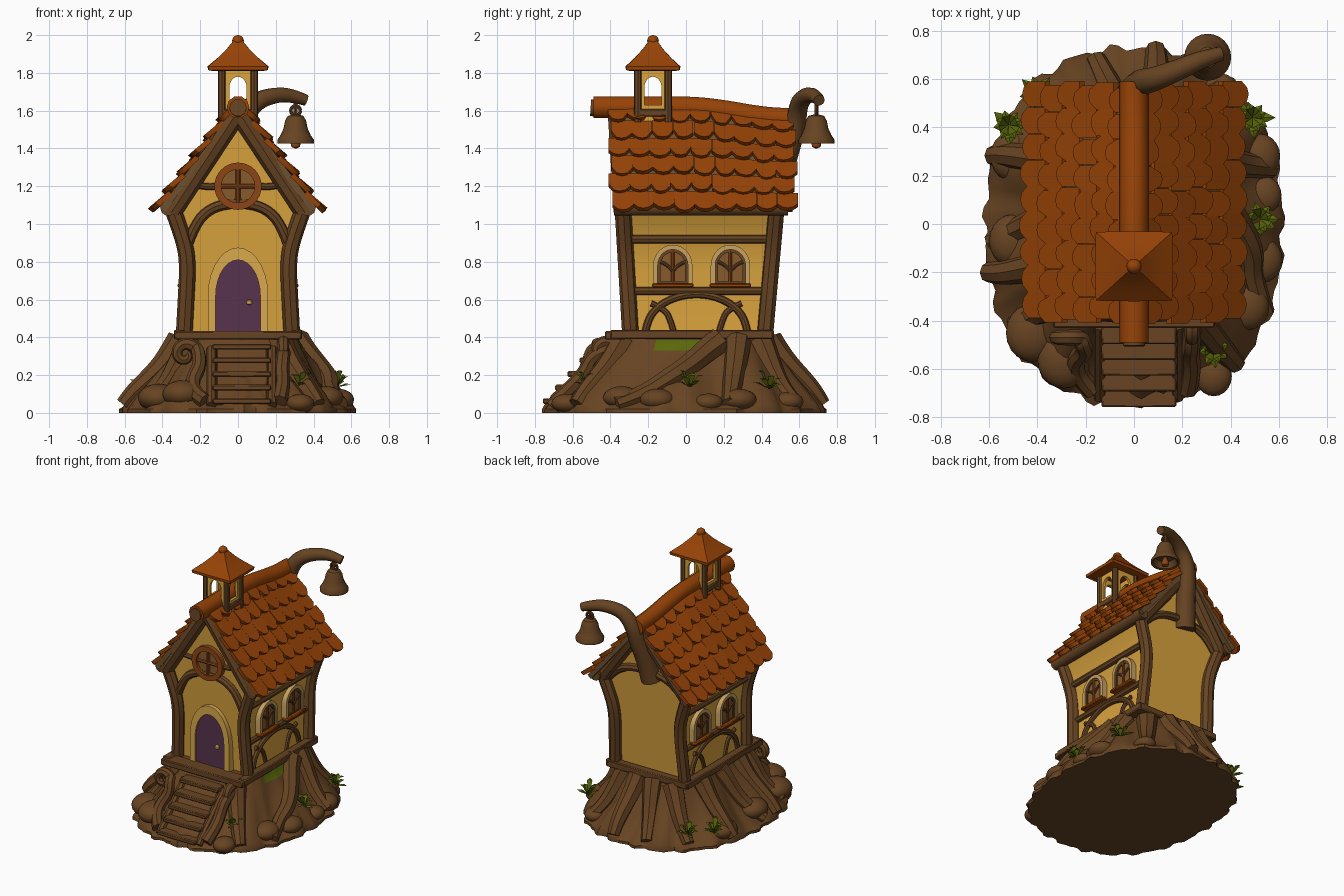
import bpy, bmesh, math, random
from mathutils import Vector

if "Cube" in bpy.data.objects:
    bpy.data.objects.remove(bpy.data.objects["Cube"])
random.seed(4)
pi, sin, cos = math.pi, math.sin, math.cos


def mat(name, r, g, b):
    m = bpy.data.materials.new(name)
    m.diffuse_color = (r, g, b, 1)
    m.use_nodes = True
    m.node_tree.nodes["Principled BSDF"].inputs["Base Color"].default_value = m.diffuse_color
    return m


WOOD = mat("brown wood", .135, .057, .016)
ROOF = mat("orange shingle", .31, .056, .002)
UNDER = mat("grey roof underlay", .15, .08, .03)
PLASTER = mat("yellow plaster", .70, .37, .048)
TRIM = mat("pale trim", .58, .36, .12)
DOORTRIM = mat("golden trim", .70, .40, .075)
DOOR = mat("purple door", .095, .033, .075)
LEAF = mat("leaf green", .10, .135, .003)
FRAME = mat("window wood", .26, .06, .008)
PANE = mat("amber pane", .24, .10, .025)


def add(name, bm, *mats):
    bmesh.ops.recalc_face_normals(bm, faces=bm.faces)
    me = bpy.data.meshes.new(name)
    bm.to_mesh(me)
    bm.free()
    for m in mats:
        me.materials.append(m)
    ob = bpy.data.objects.new(name, me)
    bpy.context.collection.objects.link(ob)
    return ob


def loft(name, rings, *mats):
    bm = bmesh.new()
    rows = [[bm.verts.new(p) for p in r] for r in rings]
    n = len(rows[0])
    for a, b in zip(rows, rows[1:]):
        for i in range(n):
            bm.faces.new((a[i], a[(i + 1) % n], b[(i + 1) % n], b[i]))
    bm.faces.new(rows[0])
    bm.faces.new(rows[-1])
    return add(name, bm, *mats)


def lathe(name, x, y, prof, m, n=24):
    return loft(name, [[(x + r * cos(2 * pi * i / n), y + r * sin(2 * pi * i / n), z) for i in range(n)]
                       for r, z in prof], m)


def curve(name, m, dims):
    cu = bpy.data.curves.new(name, 'CURVE')
    cu.dimensions = dims
    cu.materials.append(m)
    ob = bpy.data.objects.new(name, cu)
    bpy.context.collection.objects.link(ob)
    return ob, cu


def tube(name, pts, r, m, res=2):
    ob, cu = curve(name, m, '3D')
    cu.bevel_depth, cu.bevel_resolution, cu.use_fill_caps = 1, res, True
    sp = cu.splines.new('NURBS')
    sp.points.add(len(pts) - 1)
    for i, p in enumerate(pts):
        sp.points[i].co = (*p, 1)
        sp.points[i].radius = r[0] + (r[1] - r[0]) * i / (len(pts) - 1) if isinstance(r, tuple) else r
    sp.order_u = min(3, len(pts))
    sp.use_endpoint_u, sp.resolution_u = True, 4


def plate(name, loops, depth, m, loc, turn=0):
    # upright plate; its outline is drawn in width and height
    ob, cu = curve(name, m, '2D')
    cu.fill_mode, cu.extrude = 'BOTH', depth / 2
    for lp in loops:
        sp = cu.splines.new('POLY')
        sp.points.add(len(lp) - 1)
        for q, p in zip(sp.points, lp):
            q.co = (p[0], p[1], 0, 1)
        sp.use_cyclic_u = True
    ob.location, ob.rotation_euler = loc, (pi / 2, 0, turn)


def arch(w, z0, spring, top):
    return [(-w, z0), (w, z0)] + [(w * cos(pi * i / 14), spring + (top - spring) * sin(pi * i / 14)) for i in range(15)]


def box(name, c, s, m, rx=0):
    bm = bmesh.new()
    bmesh.ops.create_cube(bm, size=1)
    bmesh.ops.scale(bm, vec=s, verts=bm.verts)
    ob = add(name, bm, m)
    ob.location, ob.rotation_euler = c, (rx, 0, 0)
    bv = ob.modifiers.new("soft edges", 'BEVEL')
    bv.width, bv.segments = .006, 1


# Flared stump with root ridges
def stump(a, f, z):
    c, s = cos(a), sin(a)
    k = min((abs(c) ** 4 + abs(s) ** 4) ** -.25, 1.12)
    tx, ty = .31 * k * c, .41 * k * s + .03
    g = f * (1 + .22 * sin(pi * min(f, 1)) * cos(9 * a + .6))
    rim = (1 + .016 * sin(23 * a) + .012 * sin(37 * a + 1)) * (abs(c) ** 2.3 + abs(s) ** 2.3) ** (-1 / 2.3)
    bx, by = .615 * c * rim, .74 * s * rim - .01
    return Vector((tx + (bx - tx) * g, ty + (by - ty) * g, z))


LEVELS = [(1, 0), (1, .02), (.9, .05), (.76, .095), (.54, .165), (.33, .25), (.14, .33), (.04, .385), (0, .42)]
base = loft("stump", [[stump(2 * pi * i / 120, f, z) for i in range(120)] for f, z in LEVELS], WOOD, LEAF)
for p in base.data.polygons:  # moss patch
    if p.center.x > .2 and .34 < p.center.z < .39 and -.17 < p.center.y < .24:
        p.material_index = 1
for d0, d1 in ((20, -32), (32, 18), (52, 52), (76, 82), (98, 106), (122, 132), (150, 158), (176, 186), (205, 194),
               (226, 214), (-52, -48)):
    a0, a1 = math.radians(d0), math.radians(d1)
    tube("root", [stump(a0 + (a1 - a0) * f ** .8, f, z) for f, z in
                  ((0, .38), (.12, .33), (.3, .25), (.52, .17), (.74, .1), (.93, .045))], (.075, .042), WOOD)

# Boulders around the rim
for x, y, z, r in ((-.50, -.07, .1, .1), (-.42, -.45, .08, .11), (-.29, -.56, .1, .11), (.52, .28, .07, .085),
                   (.53, -.15, .07, .085), (.33, -.63, .05, .075), (-.5, .28, .08, .095), (.47, -.34, .08, .09),
                   (.36, .54, .06, .075), (.54, .12, .055, .07)):
    bm = bmesh.new()
    bmesh.ops.create_icosphere(bm, subdivisions=3, radius=r)
    bmesh.ops.scale(bm, vec=(1, 1.1, .68), verts=bm.verts)
    add("boulder", bm, WOOD).location = (x, y, z)

# Leafy plants
for x, y, z in ((.33, -.52, .13), (.52, .02, .135), (.49, .44, .125), (-.40, .54, .1), (-.52, .41, .1)):
    bm = bmesh.new()
    for i in range(11):
        a = i * 2.4
        L = .095 * random.uniform(.8, 1.1)
        up = .3 + .13 * i
        o, w = Vector((cos(a), sin(a), 0)) / (1 + .06 * i), Vector((-sin(a), cos(a), 0)) * .019
        m1, tip = o * L * .6 + Vector((0, 0, L * .55 * up)), o * L + Vector((0, 0, L * .6 * up))
        v = [bm.verts.new(q) for q in ((0, 0, 0), m1 + w, tip, m1 - w, m1 + Vector((0, 0, .008)))]
        for j in range(4):
            bm.faces.new((v[j], v[(j + 1) % 4], v[4]))
    add("plant", bm, LEAF).location = (x, y, z)

# Stairs
box("stair_ramp", (.02, -.545, .195), (.27, .43, .05), WOOD, math.radians(47))
for i in range(5):
    box("stair_tread", (.02, -.455 - .065 * i, .35 - .072 * i), (.31, .085, .03), WOOD)
for x in (-.14, .18):
    tube("stair_stringer", [(x, -.42, .34), (x, -.58, .18), (x, -.72, .04)], .026, WOOD)


# Curled roots beside the stairs
def spiral():
    return [((.012 + .0045 * i) * cos(.55 * i + 2.4), (.012 + .0045 * i) * sin(.55 * i + 2.4)) for i in range(13)]


left = [(-.28 - h, -.47, .31 + v) for h, v in spiral()]
left += [(-.21, -.5, .33), (-.2, -.52, .25), (-.25, -.57, .16), (-.22, -.64, .09), (-.17, -.69, .06)]
tube("left_curled_root", left, (.018, .042), WOOD)
right = [(.24, -.43 - h, .32 + v) for h, v in spiral()]
right += [(.24, -.5, .3), (.23, -.53, .22), (.24, -.6, .14), (.22, -.69, .06)]
tube("right_curled_root", right, (.018, .042), WOOD)

# Floor and sill beams
box("floor", (0, .02, .41), (.6, .86, .03), WOOD)
box("porch_beam", (0, -.375, .41), (.67, .11, .045), WOOD)
for s in (-1, 1):
    box("side_sill", (s * .31, .03, .415), (.06, .86, .05), WOOD)
box("back_sill", (0, .435, .415), (.66, .06, .05), WOOD)


# House walls leaning outward at front and back
def yf(z): return -.28 - .06 * (z - .43)
def yb(z): return .40 + .09 * (z - .43)


half = [(.27, .42), (.26, .75), (.275, .88), (.31, 1.0), (.35, 1.08)]
prof = half + [(0, 1.55)] + [(-x, z) for x, z in reversed(half)]
loft("walls", [[(x, fn(z), z) for x, z in prof] for fn in (yf, yb)], PLASTER)

# Timber frame; the front has a round-window brace, the back a higher tie
for fn, o, top in ((yf, -.015, 1.59), (yb, .02, 1.525)):
    for s in (-1, 1):
        tube("corner_post", [(s * x, fn(z) + o, z) for x, z in
                             ((.285, .42), (.275, .6), (.265, .8), (.29, .93), (.35, 1.09))], .044, WOOD)
        tube("gable_rafter", [(s * .35, fn(1.06) + o, 1.06), (0, fn(top) + o, top)], .05, WOOD)
for s in (-1, 1):
    tube("gable_brace", [(s * x, yf(z) - .008, z) for x, z in ((.25, 1.22), (.18, 1.19), (.11, 1.2))], .018, WOOD)
for name, fn, o, path in (("arched_brace", yf, -.01, ((.27, .88), (.23, 1.0), (.14, 1.09), (0, 1.115))),
                          ("back_tie", yb, .01, ((.31, 1.06), (.24, 1.14), (.13, 1.19), (0, 1.2)))):
    full = [(-x, z) for x, z in path] + [(x, z) for x, z in reversed(path[:-1])]
    tube(name, [(x, fn(z) + o, z) for x, z in full], .028, WOOD)
for s in (-1, 1):
    tube("eave_log", [(s * .37, -.38, 1.085), (s * .37, .54, 1.085)], .042, WOOD, 3)
    for x, z, r in ((.285, .92, .024), (.268, .645, .022)):
        tube("side_rail", [(s * x, yf(z), z), (s * x, yb(z), z)], r, WOOD)
    tube("side_arch", [(s * .27, .055 + .27 * cos(pi * i / 10), .43 + .2 * sin(pi * i / 10)) for i in range(11)], .02, WOOD)
    for e in (-1, 1):
        tube("side_strut", [(s * .27, .055 + e * q, z) for q, z in ((.24, .58), (.17, .55), (.14, .5), (.12, .43))], .016, WOOD)
    # Side windows
    for y in (-.07, .235):
        t = s * pi / 2
        plate("window_frame", [arch(.104, .67, .78, .89), arch(.08, .685, .78, .865)], .04, TRIM, (s * .285, y, 0), t)
        plate("window_pane", [arch(.085, .68, .78, .87)], .03, PANE, (s * .273, y, 0), t)
        plate("window_lining", [arch(.084, .68, .78, .87), arch(.065, .695, .78, .85)], .03, WOOD, (s * .282, y, 0), t)
        tube("window_bar", [(s * .292, y, .68), (s * .292, y, .86)], .009, FRAME)
        for e in (-1, 1):
            tube("window_bar", [(s * .292, y, .75), (s * .292, y + e * .03, .79), (s * .292, y + e * .07, .8)], .009, WOOD)
        box("window_sill", (s * .295, y, .675), (.05, .22, .022), ROOF)

# Door
plate("door_frame", [arch(.16, .42, .62, .875), arch(.118, .41, .62, .81)], .07, DOORTRIM, (0, -.3, 0))
plate("door", [arch(.122, .42, .62, .815)], .05, DOOR, (0, -.297, 0))
lathe("door_knob", .06, -.33, [(.004, .57), (.015, .577), (.015, .593), (.004, .6)], DOORTRIM, 10)


# Round gable window
def ring(r): return [(r * cos(i * pi / 16), 1.2 + r * sin(i * pi / 16)) for i in range(32)]


plate("round_window_ring", [ring(.125), ring(.088)], .05, FRAME, (0, -.34, 0))
plate("round_window_pane", [ring(.1)], .03, PANE, (0, -.33, 0))
tube("round_window_bar", [(0, -.347, 1.1), (0, -.347, 1.3)], .012, FRAME)
tube("round_window_bar", [(-.1, -.347, 1.2), (.1, -.347, 1.2)], .012, FRAME)

# Sagging roof
EAVE = .425


def ridge(y):
    k = min(max((y - .02) / .5, 0), 1)
    return 1.632 - .062 * k * k * (3 - 2 * k)


def roof(s, t, y, h=0):
    drop = ridge(y) - 1.07
    n = Vector((s * drop, 0, EAVE)).normalized()
    return Vector((s * EAVE * t, y, ridge(y) - drop * t)) + n * h


rings = []
for i in range(13):
    y = -.385 + .95 * i / 12
    rings.append([roof(-1, .97, y), Vector((0, y, ridge(y))), roof(1, .97, y), roof(1, .97, y, -.035),
                  Vector((0, y, ridge(y) - .05)), roof(-1, .97, y, -.035)])
loft("roof_deck", rings, UNDER)

# Shingles in overlapping rows, with the deck showing in the notches
ROWS, W = 6, .109
bm = bmesh.new()
for s in (-1, 1):
    for i in range(ROWS):
        for j in range(9):
            yc = -.36 + W * j + (i % 2) * .016 + .012 * i / ROWS
            L = random.uniform(1.06, 1.2)
            w = W * random.uniform(.47, .53)
            lift = random.uniform(.018, .03)
            nl, nr = random.uniform(.52, .76), random.uniform(.52, .76)
            if i == ROWS - 1:
                nl = nr = .72
            outline = [(-w, 0), (-w, nl), (-w * .5, .94), (0, 1), (w * .5, .94), (w, nr), (w, 0)]
            lo, hi = [], []
            for dy, k in outline:
                t = (i + L * k) / ROWS
                h = .004 + lift * k
                lo.append(bm.verts.new(roof(s, t, yc + dy, h - .014)))
                hi.append(bm.verts.new(roof(s, t, yc + dy, h + .014)))
            bm.faces.new(lo)
            bm.faces.new(hi)
            for a in range(7):
                b = (a + 1) % 7
                bm.faces.new((lo[a], lo[b], hi[b], hi[a]))
add("shingles", bm, ROOF)
tube("ridge_cap", [(0, y, ridge(y) - .014) for y in (-.49, -.3, -.1, .05, .2, .35, .48, .59)], .06, ROOF, 3)
tube("ridge_log", [(0, -.505, 1.615), (0, -.35, 1.605)], .046, WOOD, 3)

# Bell turret
TY = -.175
for k in range(4):
    a = k * pi / 2
    plate("turret_wall", [[(-.085, 1.54), (.085, 1.54), (.085, 1.83), (-.085, 1.83)], arch(.046, 1.63, 1.72, 1.78)],
          .02, PLASTER, (.078 * sin(a), TY - .078 * cos(a), 0), a)
    x, y = .085 * (1 if k in (0, 1) else -1), .08 * (1 if k in (1, 2) else -1)
    tube("turret_post", [(x, TY + y, 1.54), (x, TY + y, 1.83)], .021, WOOD)
box("turret_base", (0, TY, 1.59), (.2, .19, .04), WOOD)
sq = [(-1, -1), (0, -1.02), (1, -1), (1.02, 0), (1, 1), (0, 1.02), (-1, 1), (-1.02, 0)]
loft("turret_roof", [[(x * r, TY + y * r * .9, z) for x, y in sq] for r, z in
                     ((.13, 1.81), (.156, 1.815), (.158, 1.835), (.105, 1.88), (.06, 1.925), (.02, 1.975))], ROOF)
lathe("turret_finial", 0, TY, [(.03 * sin(pi * i / 8) + .001, 1.97 - .03 * cos(pi * i / 8)) for i in range(9)], ROOF, 12)

# Bell arm growing from the back gable
tube("bell_arm", [(-.05, .47, 1.14), (-.03, .5, 1.28), (0, .55, 1.42), (.02, .585, 1.55), (.09, .6, 1.65),
                  (.2, .645, 1.685), (.29, .685, 1.68), (.36, .705, 1.655)], (.075, .03), WOOD, 3)

# Bell
BX, BY = .305, .69
tube("bell_hanger", [(BX, BY, 1.68), (BX, BY, 1.56)], .011, WOOD)
tube("bell_loop", [(BX + .026 * cos(i * pi / 6), BY, 1.6 + .026 * sin(i * pi / 6)) for i in range(13)], .009, WOOD)
lathe("bell", BX, BY, [(.06, 1.47), (.082, 1.43), (.096, 1.425), (.097, 1.445), (.08, 1.47), (.064, 1.505),
                       (.056, 1.545), (.042, 1.572), (.012, 1.58)], WOOD)
lathe("bell_clapper", BX, BY, [(.004, 1.4), (.022, 1.408), (.026, 1.425), (.02, 1.445), (.006, 1.48)], FRAME, 12)

# Turn curves into meshes and soften shading
bpy.ops.object.select_all(action='SELECT')
bpy.context.view_layer.objects.active = base
bpy.ops.object.convert(target='MESH')
bpy.ops.object.select_all(action='SELECT')
bpy.ops.object.shade_smooth_by_angle(angle=math.radians(40))
